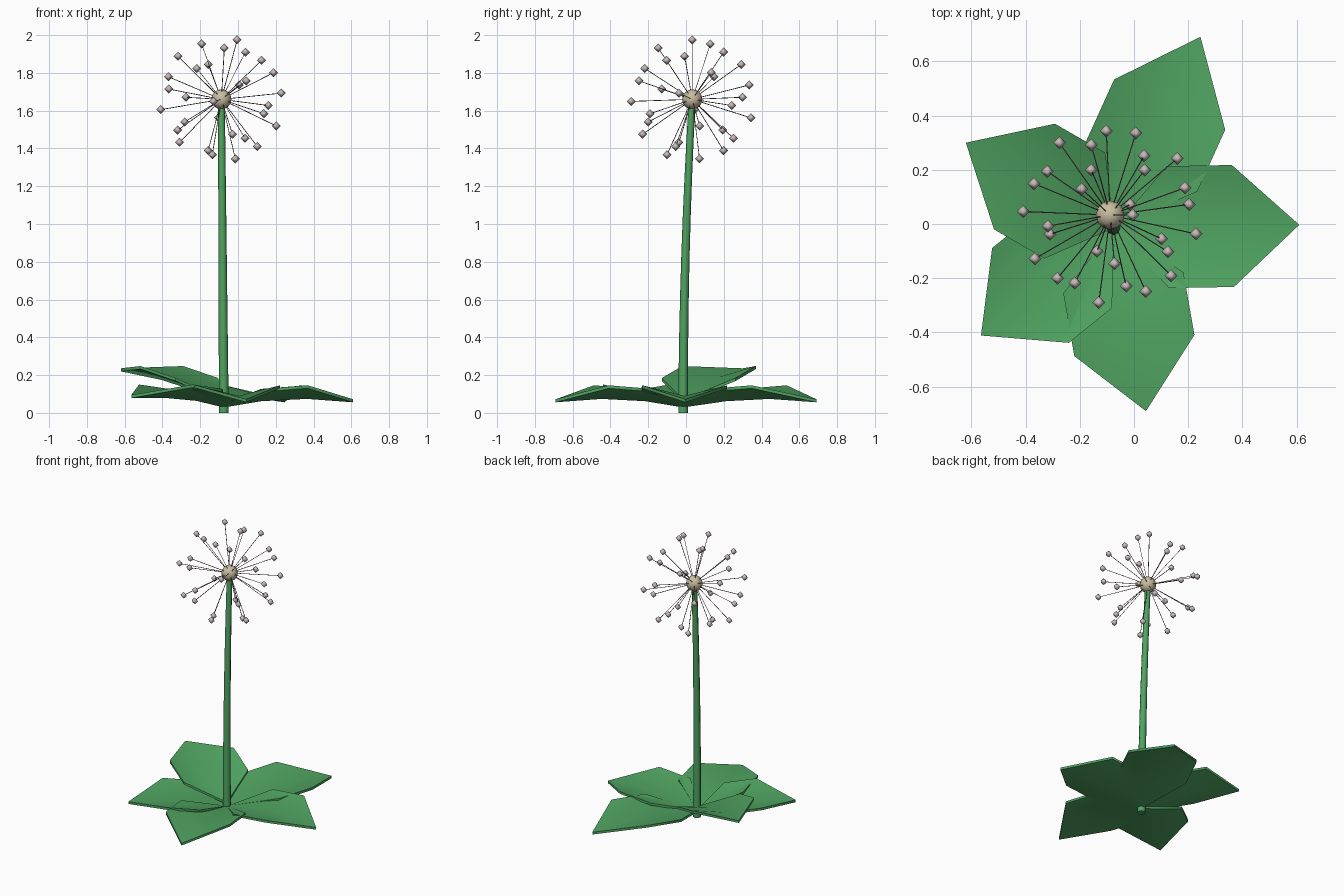
import bpy, bmesh, math
from mathutils import Vector, Matrix

cube = bpy.data.objects.get("Cube")
if cube:
    bpy.data.objects.remove(cube, do_unlink=True)


def material(name, r, g, b):
    m = bpy.data.materials.new(name)
    m.diffuse_color = (r, g, b, 1)
    m.use_nodes = True
    m.node_tree.nodes["Principled BSDF"].inputs["Base Color"].default_value = (r, g, b, 1)
    return m


GREEN = material("leaf green", 0.08, 0.37, 0.12)
TAN = material("hub tan", 0.58, 0.51, 0.36)
PALE = material("seed pale grey", 0.58, 0.50, 0.50)
PLUM = material("filament plum", 0.25, 0.14, 0.17)


def make(name, bm, mat, angle=50):
    """Turn a bmesh into a smooth object with one colour, sharp above the angle."""
    bmesh.ops.recalc_face_normals(bm, faces=bm.faces)
    mesh = bpy.data.meshes.new(name)
    bm.to_mesh(mesh)
    bm.free()
    mesh.materials.append(mat)
    obj = bpy.data.objects.new(name, mesh)
    bpy.context.collection.objects.link(obj)
    bpy.ops.object.select_all(action="DESELECT")
    obj.select_set(True)
    bpy.context.view_layer.objects.active = obj
    bpy.ops.object.shade_smooth_by_angle(angle=math.radians(angle))


BASE = Vector((-0.075, -0.015, 0))
HEAD = Vector((-0.088, 0.033, 1.66))

# Stem: a slightly bent, tapering tube
bm = bmesh.new()
SIDES, STEPS = 8, 8
rings = []
for i in range(STEPS + 1):
    t = i / STEPS
    cx = BASE.x + (HEAD.x - BASE.x) * t
    cy = BASE.y + (HEAD.y - BASE.y) * t * t
    r = 0.026 - 0.008 * t
    rings.append([bm.verts.new((cx + r * math.cos(math.tau * k / SIDES),
                                cy + r * math.sin(math.tau * k / SIDES),
                                HEAD.z * t)) for k in range(SIDES)])
for low, high in zip(rings, rings[1:]):
    for k in range(SIDES):
        n = (k + 1) % SIDES
        bm.faces.new((low[k], low[n], high[n], high[k]))
bm.faces.new(rings[0])
bm.faces.new(rings[-1])
make("stem", bm, GREEN)


# Leaves: pointed blades with a low midrib and raised edges
def leaf(name, angle, inner, shoulder, tip, rib, edge, half=0.225, thick=0.016):
    bm = bmesh.new()
    turn = Matrix.Rotation(math.radians(angle), 4, "Z")

    def vert(along, side, z):
        return bm.verts.new(BASE + turn @ Vector((along, side, z)))

    def row(along, mid_z, edge_z):
        return [vert(along, s * half, edge_z if s else mid_z) for s in (-1, 0, 1)]

    root, end = vert(0, 0, rib[0]), vert(tip, 0, rib[3])
    a, b, c = row(inner, rib[1], edge[0])
    d, e, f = row(shoulder, rib[2], edge[1])
    for face in ((root, a, b), (root, b, c), (a, d, e, b), (b, e, f, c),
                 (d, end, e), (e, end, f)):
        bm.faces.new(face)
    extruded = bmesh.ops.extrude_face_region(bm, geom=bm.faces[:])["geom"]
    bmesh.ops.translate(bm, vec=(0, 0, -thick),
                        verts=[v for v in extruded if isinstance(v, bmesh.types.BMVert)])
    make(name, bm, GREEN)


LOW_RIB, LOW_EDGE = (0.045, 0.078, 0.09, 0.072), (0.127, 0.146)
leaf("leaf_left", 1, 0.2, 0.44, 0.685, LOW_RIB, LOW_EDGE)
leaf("leaf_back", 65.6, 0.25, 0.5, 0.775, LOW_RIB, LOW_EDGE)
leaf("leaf_back_right", 150, 0.165, 0.38, 0.63, (0.07, 0.13, 0.19, 0.236), (0.185, 0.248))
leaf("leaf_front_right", 219, 0.19, 0.395, 0.63, (0.045, 0.08, 0.095, 0.095), (0.127, 0.15))
leaf("leaf_front", 280, 0.205, 0.44, 0.686, LOW_RIB, LOW_EDGE)

# Hub at the top of the stem
bm = bmesh.new()
bmesh.ops.create_uvsphere(bm, u_segments=12, v_segments=8, radius=0.053,
                          matrix=Matrix.Translation(HEAD))
make("hub", bm, TAN)

# Filaments and seeds: golden-angle spiral over a sphere
COUNT, REACH = 30, 0.326
golden = math.pi * (3 - math.sqrt(5))
seeds, threads = bmesh.new(), bmesh.new()
for i in range(COUNT):
    z = 1 - (2 * i + 1) / COUNT
    flat = math.sqrt(1 - z * z)
    out = Vector((flat * math.cos(golden * i), flat * math.sin(golden * i), z))
    bmesh.ops.create_uvsphere(seeds, u_segments=4, v_segments=2, radius=0.024,
                              matrix=Matrix.Translation(HEAD + out * REACH))
    place = Matrix.Translation(HEAD + out * REACH / 2) @ out.to_track_quat("Z", "Y").to_matrix().to_4x4()
    bmesh.ops.create_cone(threads, segments=4, radius1=0.002, radius2=0.002,
                          depth=REACH, cap_ends=True, matrix=place)
make("seeds", seeds, PALE, 180)
make("filaments", threads, PLUM, 180)
